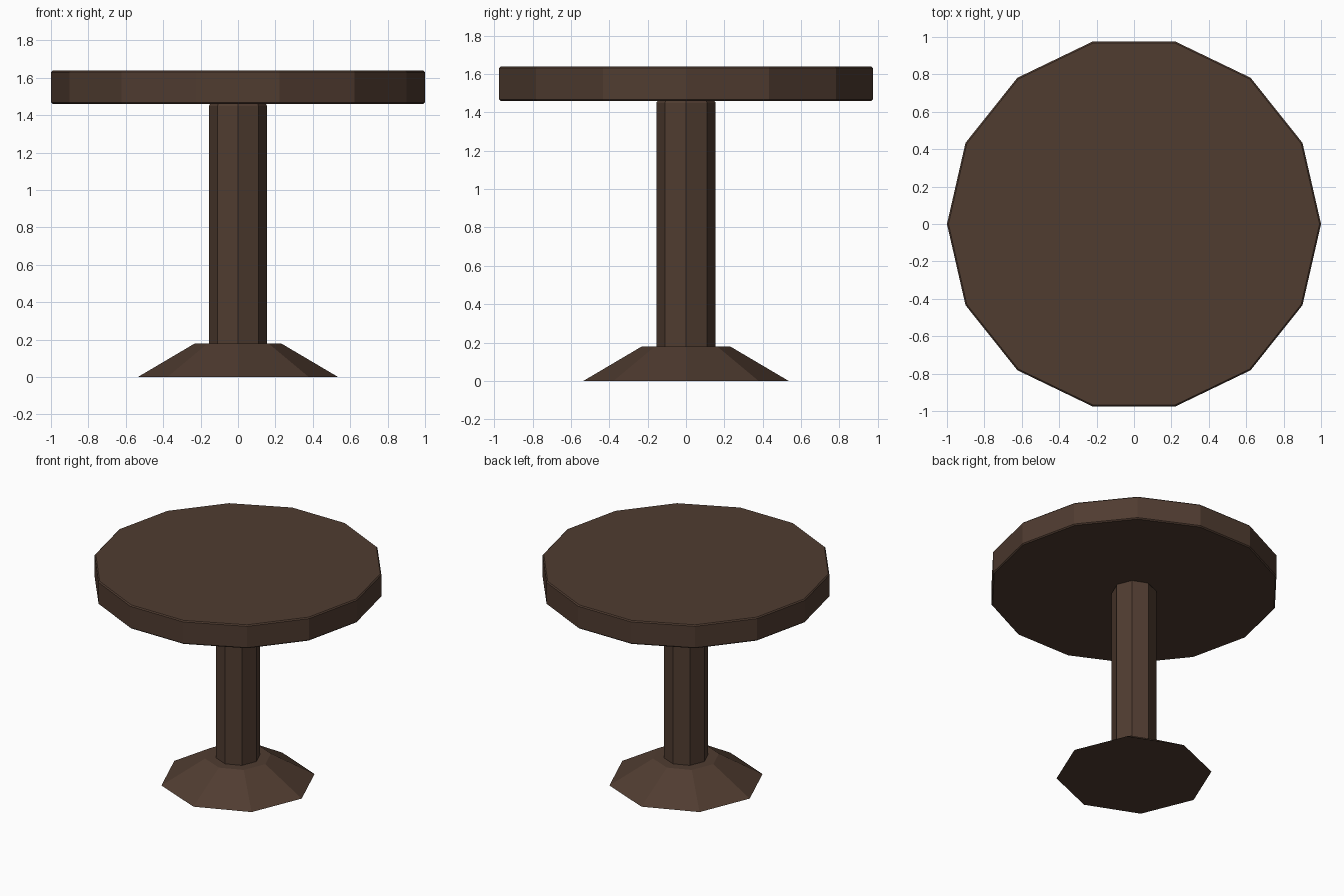
import bpy
import bmesh
from math import cos, sin, tau

if "Cube" in bpy.data.objects:
    bpy.data.objects.remove(bpy.data.objects["Cube"])

wood = bpy.data.materials.new("dark_wood")
wood.diffuse_color = (0.08, 0.045, 0.03, 1.0)
wood.use_nodes = True
wood.node_tree.nodes["Principled BSDF"].inputs["Base Color"].default_value = wood.diffuse_color


def turned_part(name, sides, profile):
    """Closed faceted solid from (radius, z) rings, with a corner on the x axis."""
    bm = bmesh.new()
    rings = [[bm.verts.new((r * cos(tau * i / sides), r * sin(tau * i / sides), z))
              for i in range(sides)] for r, z in profile]
    for low, high in zip(rings, rings[1:]):
        for i in range(sides):
            j = (i + 1) % sides
            bm.faces.new((low[i], low[j], high[j], high[i]))
    bm.faces.new(rings[0][::-1])
    bm.faces.new(rings[-1])
    mesh = bpy.data.meshes.new(name)
    bm.to_mesh(mesh)
    bm.free()
    mesh.materials.append(wood)
    obj = bpy.data.objects.new(name, mesh)
    bpy.context.collection.objects.link(obj)
    return obj


# Flared eight-sided foot
turned_part("base", 8, [(0.535, 0.0), (0.23, 0.18)])

# Eight-sided column with a slight chamfer under the top
turned_part("column", 8, [(0.155, 0.17), (0.155, 1.45), (0.147, 1.462)])

# Fourteen-sided top with softened rims
turned_part("tabletop", 14, [(0.992, 1.46), (1.0, 1.468), (1.0, 1.63), (0.992, 1.638)])
